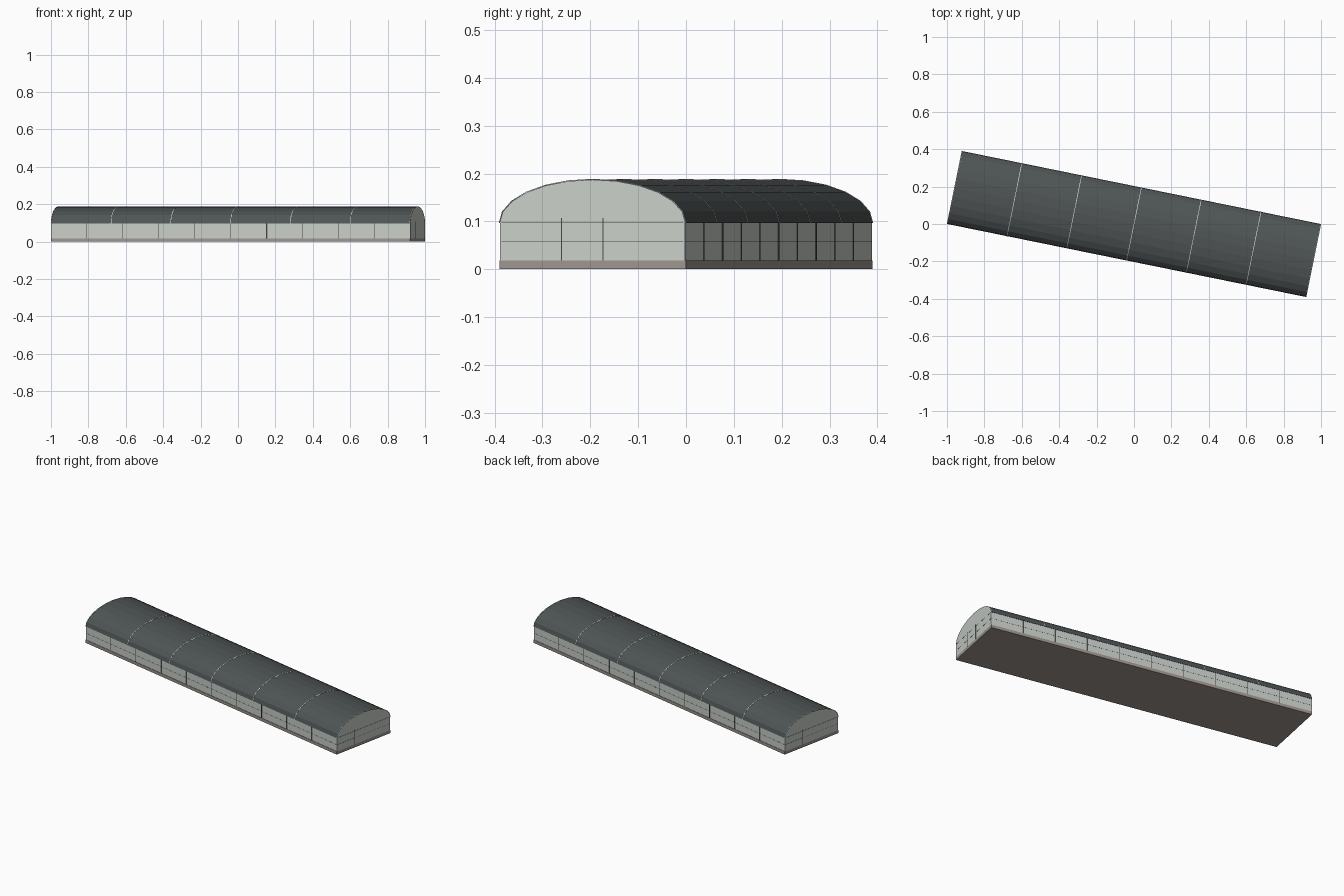
import bpy, bmesh, math
from mathutils import Matrix

cube = bpy.data.objects.get("Cube")
if cube:
    bpy.data.objects.remove(cube)

LENGTH, WIDTH = 1.96, 0.398
PLINTH, EAVE, TOP = 0.018, 0.097, 0.188
TURN = Matrix.Rotation(math.radians(-11.5), 4, "Z")


def material(name, colour):
    m = bpy.data.materials.new(name)
    m.use_nodes = True
    m.diffuse_color = (*colour, 1)
    m.node_tree.nodes["Principled BSDF"].inputs["Base Color"].default_value = (*colour, 1)
    return m


WALL = material("pale wall", (0.58, 0.62, 0.58))
BASE = material("warm grey plinth", (0.34, 0.30, 0.27))
ROOF = material("charcoal roof", (0.078, 0.09, 0.092))
JOINT = material("dark joint", (0.06, 0.06, 0.06))
SEAM = material("white roof seam", (0.75, 0.78, 0.75))


def finish(name, bm, mat):
    bmesh.ops.recalc_face_normals(bm, faces=bm.faces)
    bm.transform(TURN)
    mesh = bpy.data.meshes.new(name)
    bm.to_mesh(mesh)
    bm.free()
    mesh.materials.append(mat)
    obj = bpy.data.objects.new(name, mesh)
    bpy.context.collection.objects.link(obj)


def add_box(bm, centre, size):
    place = Matrix.Translation(centre) @ Matrix.Diagonal((*size, 1))
    bmesh.ops.create_cube(bm, size=1, matrix=place)


def arch(grow, steps=12):
    """Half-ellipse across the building, from +y eave to -y eave."""
    half, rise = WIDTH / 2 + grow, TOP - EAVE + grow
    angles = [math.pi * i / steps for i in range(steps + 1)]
    return [(half * math.cos(a), EAVE + rise * math.sin(a)) for a in angles]


def add_extrusion(bm, profile, x, length):
    verts = [bm.verts.new((x - length / 2, y, z)) for y, z in profile]
    face = bm.faces.new(verts)
    out = bmesh.ops.extrude_face_region(bm, geom=[face])
    moved = [v for v in out["geom"] if isinstance(v, bmesh.types.BMVert)]
    bmesh.ops.translate(bm, verts=moved, vec=(length, 0, 0))


def add_shell(bm, inner, outer, x, length):
    """Closed thin arch built as one quad strip per facet."""
    a, b = arch(inner), arch(outer)
    rings = [[bm.verts.new((x + s * length / 2, y, z)) for y, z in p]
             for s, p in ((-1, a), (-1, b), (1, b), (1, a))]
    for k in range(4):
        p, q = rings[k], rings[(k + 1) % 4]
        for i in range(len(p) - 1):
            bm.faces.new((p[i], p[i + 1], q[i + 1], q[i]))
    for i in (0, -1):
        bm.faces.new([r[i] for r in rings])


# Plinth slab
bm = bmesh.new()
add_box(bm, (0, 0, PLINTH / 2), (LENGTH, WIDTH, PLINTH))
finish("plinth", bm, BASE)

# Walls with rounded gable ends
bm = bmesh.new()
half = WIDTH / 2 - 0.002
add_extrusion(bm, [(half, PLINTH)] + arch(-0.002) + [(-half, PLINTH)], 0, LENGTH)
finish("walls", bm, WALL)

# Barrel roof
bm = bmesh.new()
add_shell(bm, -0.002, 0, 0, LENGTH)
finish("roof", bm, ROOF)

# Roof seams, one per bay
bm = bmesh.new()
for i in range(7):
    add_shell(bm, -0.001, 0.001, (i / 6 - 0.5) * (LENGTH - 0.003), 0.003)
finish("roof_seams", bm, SEAM)

# Panel joints on the long walls and the gable ends
bm = bmesh.new()
mid, tall = (PLINTH + EAVE) / 2, EAVE - PLINTH
for side in (-1, 1):
    for i in range(1, 10):
        add_box(bm, ((i / 10 - 0.5) * LENGTH, side * half, mid), (0.002, 0.004, tall))
    add_box(bm, (0, side * half, mid), (LENGTH, 0.001, 0.001))
    for part in (1 / 3, 5 / 9):
        y = side * (part - 0.5) * WIDTH
        add_box(bm, (side * LENGTH / 2, y, mid + 0.005), (0.001, 0.002, tall + 0.01))
    for z in (mid, EAVE):
        add_box(bm, (side * LENGTH / 2, 0, z), (0.001, WIDTH - 0.01, 0.001))
finish("panel_joints", bm, JOINT)
